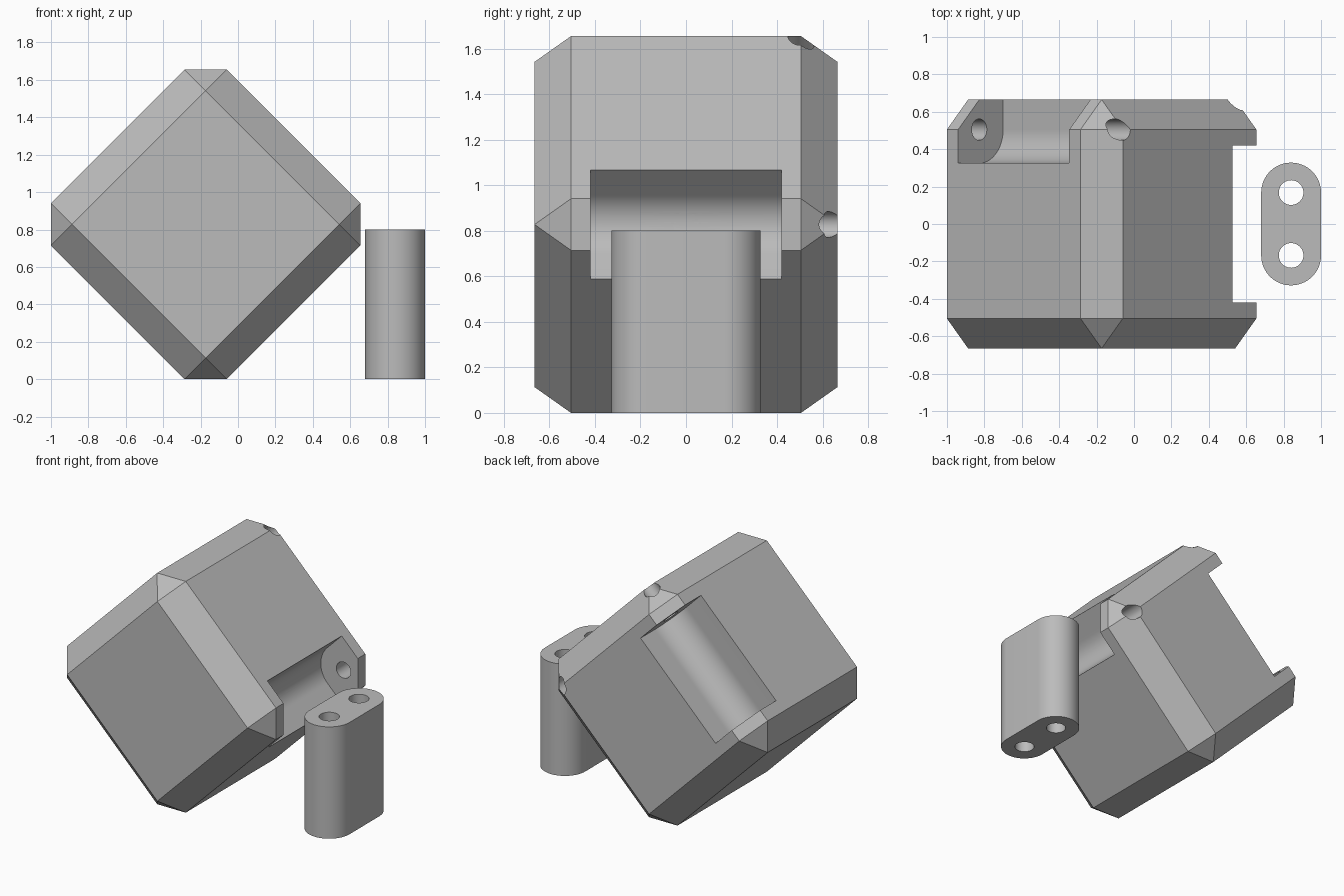
import bpy, bmesh
from math import pi, cos, sin, radians
from mathutils import Matrix, Vector

cube = bpy.data.objects.get("Cube")
if cube:
    bpy.data.objects.remove(cube, do_unlink=True)

HALF, INNER = 0.665, 0.505       # block half size, and half size inside the chamfers
POCKET_R, POCKET_HALF = 0.18, 0.42
PIN_R = 0.057

grey = bpy.data.materials.new("plain grey")
grey.use_nodes = True
colour = (0.5, 0.5, 0.5, 1)
grey.diffuse_color = colour
grey.node_tree.nodes["Principled BSDF"].inputs["Base Color"].default_value = colour


def make_object(name, bm):
    bmesh.ops.recalc_face_normals(bm, faces=bm.faces)
    mesh = bpy.data.meshes.new(name)
    bm.to_mesh(mesh)
    bm.free()
    mesh.materials.append(grey)
    ob = bpy.data.objects.new(name, mesh)
    bpy.context.collection.objects.link(ob)
    return ob


def prism(name, profile, start, end, frame):
    """Extrude a (u, v) profile along w; frame holds the w, u, v axes."""
    w, u, v = (Vector(axis) for axis in frame)
    bm = bmesh.new()
    base = bm.faces.new([bm.verts.new(w * start + u * a + v * b) for a, b in profile])
    top = bmesh.ops.extrude_face_region(bm, geom=[base])["geom"]
    bmesh.ops.translate(bm, vec=w * (end - start),
                        verts=[g for g in top if isinstance(g, bmesh.types.BMVert)])
    return make_object(name, bm)


def arc(cx, cy, r, first, last, steps):
    angles = [first + (last - first) * i / steps for i in range(steps + 1)]
    return [(cx + r * cos(t), cy + r * sin(t)) for t in angles]


def circle(cx, cy, r, steps=40):
    return arc(cx, cy, r, 0, 2 * pi, steps)[:-1]


def carve(ob, cutters):
    """Subtract each cutter, bake the result and discard the cutters."""
    for cutter in cutters:
        cutter.hide_render = True
        mod = ob.modifiers.new(cutter.name, "BOOLEAN")
        mod.operation, mod.solver, mod.object = "DIFFERENCE", "EXACT", cutter
    bpy.context.view_layer.update()
    deps = bpy.context.evaluated_depsgraph_get()
    baked = bpy.data.meshes.new_from_object(ob.evaluated_get(deps))
    ob.modifiers.clear()
    ob.data = baked
    for cutter in cutters:
        bpy.data.objects.remove(cutter, do_unlink=True)


def smooth(ob):
    bpy.ops.object.select_all(action="DESELECT")
    ob.select_set(True)
    bpy.context.view_layer.objects.active = ob
    bpy.ops.object.shade_smooth_by_angle(angle=radians(25))


# Chamfered block: hull of six inset square faces
bm = bmesh.new()
for axis in range(3):
    for i in range(8):
        point = [INNER if i >> k & 1 else -INNER for k in range(3)]
        point[axis] *= HALF / INNER
        bm.verts.new(point)
bmesh.ops.convex_hull(bm, input=bm.verts[:])
bmesh.ops.dissolve_limit(bm, angle_limit=0.01, verts=bm.verts[:], edges=bm.edges[:])
block = make_object("chamfered_block", bm)

# Hinge pockets and pin holes along the back edge and the side edge
back_edge = ((1, 0, 0), (0, 1, 0), (0, 0, 1))
side_edge = ((0, 1, 0), (1, 0, 0), (0, 0, -1))
pocket = arc(INNER, INNER, POCKET_R, pi, 1.5 * pi, 24)
pocket = [(INNER - POCKET_R, 1)] + pocket + [(1, INNER - POCKET_R), (1, 1)]
cutters = []
for label, frame in (("back", back_edge), ("side", side_edge)):
    cutters.append(prism(label + "_pocket_cutter", pocket, -POCKET_HALF, POCKET_HALF, frame))
    cutters.append(prism(label + "_pin_cutter", circle(INNER, INNER, PIN_R), -0.58, 0.9, frame))

# Round-ended bore in the middle of the side pocket
bm = bmesh.new()
bmesh.ops.create_uvsphere(bm, u_segments=32, v_segments=16, radius=PIN_R)
for v in bm.verts:
    if v.co.z > 0.001:
        v.co.z += 0.2
outward = Vector((1, 0, -1)).normalized()
turn = outward.to_track_quat("Z", "Y").to_matrix().to_4x4()
bm.transform(Matrix.Translation(outward * 0.43) @ turn)
cutters.append(make_object("bore_cutter", bm))

carve(block, cutters)

# Stand the block on its edge beside the link
block.data.transform(Matrix.Translation((-0.173, 0, (HALF + INNER) / 2 ** 0.5))
                     @ Matrix.Rotation(-pi / 4, 4, "Y"))
smooth(block)

# Rounded hinge link with two pin holes
upright = ((0, 0, 1), (1, 0, 0), (0, 1, 0))
LINK_X, LINK_Y, LINK_R, LINK_TOP = 0.84, 0.168, 0.16, 0.8
outline = arc(LINK_X, LINK_Y, LINK_R, 0, pi, 32) + arc(LINK_X, -LINK_Y, LINK_R, pi, 2 * pi, 32)
link = prism("hinge_link", outline, 0, LINK_TOP, upright)
carve(link, [prism("link_hole_cutter", circle(LINK_X, side * LINK_Y, 0.066),
                   -0.1, LINK_TOP + 0.1, upright) for side in (-1, 1)])
smooth(link)
